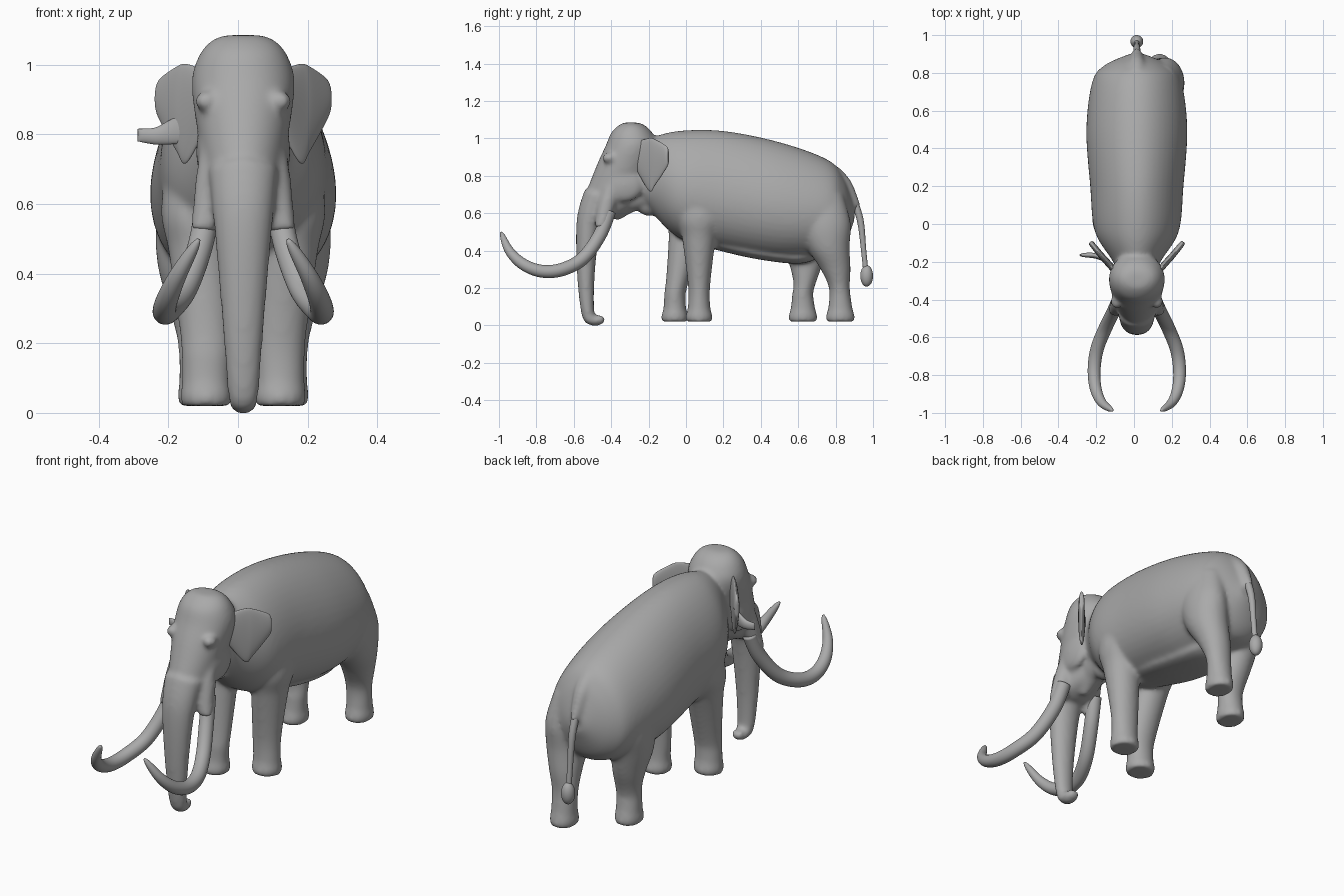
import bpy, bmesh, math
from mathutils import Vector, Matrix

old = bpy.data.objects.get("Cube")
if old:
    bpy.data.objects.remove(old, do_unlink=True)

MID = .015  # the animal's own middle line
SIDES, STEPS = 48, 8
ALONG, DOWN = Vector((0, 1, 0)), Vector((0, 0, -1))

hide = bpy.data.materials.new("grey_hide")
hide.use_nodes = True
grey = (.4, .4, .4, 1)
hide.diffuse_color = grey
hide.node_tree.nodes["Principled BSDF"].inputs["Base Color"].default_value = grey


def catmull(a, b, c, d, t):
    return b + (c - a) * t / 2 + (a - 2.5 * b + 2 * c - d / 2) * t * t + (d - a + 3 * (b - c)) * t ** 3 / 2


def spline(points):
    """Smooth curve through stations of any dimension."""
    padded = [points[0], *points, points[-1]]
    curve = []
    for quad in zip(padded, padded[1:], padded[2:], padded[3:]):
        for step in range(STEPS):
            curve.append([catmull(*values, step / STEPS) for values in zip(*quad)])
    return curve + [list(points[-1])]


def loft(bm, curve, axis=None, taper=0):
    """Elliptic rings (x, y, z, half width, half depth) along a path."""
    centres = [Vector(station[:3]) for station in curve]
    last = len(curve) - 1
    side, rings = Vector((1, 0, 0)), []
    for i, (*_, width, depth) in enumerate(curve):
        tangent = axis or centres[min(i + 1, last)] - centres[max(i - 1, 0)]
        tangent = tangent.normalized()
        side = (side - tangent * side.dot(tangent)).normalized()
        up = side.cross(tangent)
        if axis and up.z < 0:
            up = -up
        ring = []
        for k in range(SIDES):
            angle = math.tau * k / SIDES
            across = width * (1 - taper * math.sin(angle)) * math.cos(angle)
            ring.append(bm.verts.new(centres[i] + side * across + up * depth * math.sin(angle)))
        rings.append(ring)
    for ring, following in zip(rings, rings[1:]):
        for k in range(SIDES):
            bm.faces.new((ring[k - 1], ring[k], following[k], following[k - 1]))
    bm.faces.new(rings[0][::-1])
    bm.faces.new(rings[-1])


def rounded(curve, size):
    """Give a path of points a thickness that closes roundly at its end."""
    last = len(curve) - 1
    return [size * max(.15, math.sqrt(1 - (i / last) ** 4)) for i in range(last + 1)]


def blob(bm, centre, size):
    bmesh.ops.create_uvsphere(bm, u_segments=SIDES, v_segments=SIDES // 2, radius=1,
                              matrix=Matrix.Translation(centre) @ Matrix.Diagonal((*size, 1)))


def finish(name, bm):
    bmesh.ops.recalc_face_normals(bm, faces=bm.faces)
    mesh = bpy.data.meshes.new(name)
    bm.to_mesh(mesh)
    bm.free()
    mesh.materials.append(hide)
    mesh.shade_smooth()
    obj = bpy.data.objects.new(name, mesh)
    bpy.context.collection.objects.link(obj)
    return obj


def leg(bm, sign, stations, step):
    """Flared foot below the ankle; a stepping leg swings from the hip."""
    x, y, _, width, depth = stations[0]
    foot = [(x, y, .02, width, depth * 1.15), (x, y, .05, width * 1.06, depth * 1.2)]
    curve = []
    for x, y, z, width, depth in spline(foot + stations):
        swing = step * max(0, min(1, 1.25 - 1.5 * z))
        curve.append((MID + sign * x, y + swing, z, width, depth))
    loft(bm, curve, axis=DOWN)


body = bmesh.new()

# Torso: y, top, bottom, half width
torso = [(-.3, .96, .7, .09), (-.2, 1, .62, .125), (-.04, 1.04, .47, .22), (.2, 1.04, .4, .245),
         (.5, .98, .35, .265), (.75, .89, .37, .235), (.84, .8, .42, .17), (.9, .65, .56, .04)]
loft(body, [(MID, y, (top + low) / 2, width, (top - low) / 2) for y, top, low, width in spline(torso)],
     axis=ALONG, taper=.13)

# Skull, horizontal slices: z, front, back, half width
skull = [(1.085, -.33, -.26, .05), (1.07, -.36, -.22, .09), (1.03, -.4, -.18, .125), (.96, -.43, -.15, .147),
         (.85, -.48, -.17, .138), (.64, -.56, -.27, .1), (.56, -.57, -.42, .08)]
loft(body, [(MID, (front + back) / 2, z, width, (back - front) / 2)
            for z, front, back, width in spline(skull)], axis=DOWN)

# Trunk with its curled tip: y, z, half width
trunk = [(-.47, .7, .1), (-.52, .55, .085), (-.535, .28, .062), (-.525, .07, .046),
         (-.5, .03, .04), (-.46, .03, .034), (-.45, .05, .026)]
loft(body, [(MID, y, z, width, width * .77) for y, z, width in spline(trunk)])

# Lower jaw and throat
jaw = [(-.24, .7, .08), (-.31, .66, .065), (-.38, .57, .02)]
loft(body, [(MID, y, z, size, size) for y, z, size in spline(jaw)])
blob(body, (MID, -.2, .66), (.06, .07, .075))

# Brows, cheeks and tusk sockets
socket = [(.075, -.38, .78, .045), (.09, -.42, .66, .048), (.115, -.455, .52, .036)]
for sign in (-1, 1):
    blob(body, (MID + sign * .106, -.41, .895), (.033, .038, .03))
    blob(body, (MID + sign * .1, -.33, .75), (.035, .1, .09))
    loft(body, [(MID + sign * x, y, z, size, size) for x, y, z, size in spline(socket)])

# Legs from ankle to hip: offset, y, z, half width, half depth
front_leg = [(.106, .07, .1, .07, .06), (.106, .07, .22, .075, .06), (.124, .07, .46, .09, .09),
             (.145, .075, .6, .09, .12), (.14, .08, .86, .05, .08)]
hind_leg = [(.12, .825, .1, .064, .064), (.12, .82, .2, .068, .056), (.13, .8, .3, .082, .08),
            (.145, .76, .42, .1, .115), (.15, .74, .55, .1, .14), (.135, .72, .7, .08, .12)]
for stations, step in ((front_leg, -.13), (hind_leg, -.2)):
    leg(body, 1, stations, 0)
    leg(body, -1, stations, step)

# Belly fold between the legs
belly = [(.08, .46, .1), (.35, .395, .13), (.6, .365, .12), (.72, .4, .08)]
loft(body, [(MID, y, z, width, .035) for y, z, width in spline(belly)], axis=ALONG)

# Tail root flowing out of the rump
root = [(.78, .8, .06), (.85, .745, .042), (.915, .63, .022)]
loft(body, [(MID, y, z, size, size) for y, z, size in spline(root)])

# Fuse the body parts into one skin
body_skin = finish("body", body)
remesh = body_skin.modifiers.new("fuse", 'REMESH')
remesh.mode = 'VOXEL'
remesh.voxel_size = .01
remesh.use_smooth_shade = True
soften = body_skin.modifiers.new("soften", 'SMOOTH')
soften.factor = .5
soften.iterations = 14

# Tusks: offset, y, z
tusk = spline([(.1, -.41, .61), (.122, -.46, .485), (.166, -.55, .36), (.21, -.66, .3), (.226, -.77, .29),
               (.218, -.87, .327), (.185, -.945, .4), (.128, -.988, .498)])
# Ears, root to rim: offset, y, centre z, half height
ear = spline([(.11, -.255, .9, .085), (.163, -.195, .86, .142), (.19, -.165, .873, .122),
              (.238, -.106, .9, .06), (.247, -.095, .9, .03)])
for sign, label in ((1, "left"), (-1, "right")):
    bm = bmesh.new()
    loft(bm, [(MID + sign * x, y, z, size, size) for (x, y, z), size in zip(tusk, rounded(tusk, .036))])
    finish(label + "_tusk", bm)
    bm = bmesh.new()
    loft(bm, [(MID + sign * x, y, z, thick, height)
              for (x, y, z, height), thick in zip(ear, rounded(ear, .017))], axis=Vector((sign * .6, .8, 0)))
    finish(label + "_ear", bm)

# Folded flap on the right ear
flap = spline([(-.15, -.19, .82, .045), (-.2, -.17, .805, .034), (-.24, -.165, .795, .024),
               (-.288, -.165, .798, .018)])
bm = bmesh.new()
loft(bm, [(x, y, z, thick, height) for (x, y, z, height), thick in zip(flap, rounded(flap, .015))],
     axis=Vector((1, .15, 0)))
finish("right_ear_flap", bm)

# Tail with a tuft
tail = spline([(.88, .71, .02), (.93, .57, .018), (.95, .4, .014), (.965, .25, .014)])
bm = bmesh.new()
loft(bm, [(MID, y, z, size, size) for y, z, size in tail])
blob(bm, (MID, .966, .265), (.034, .034, .057))
finish("tail", bm)
